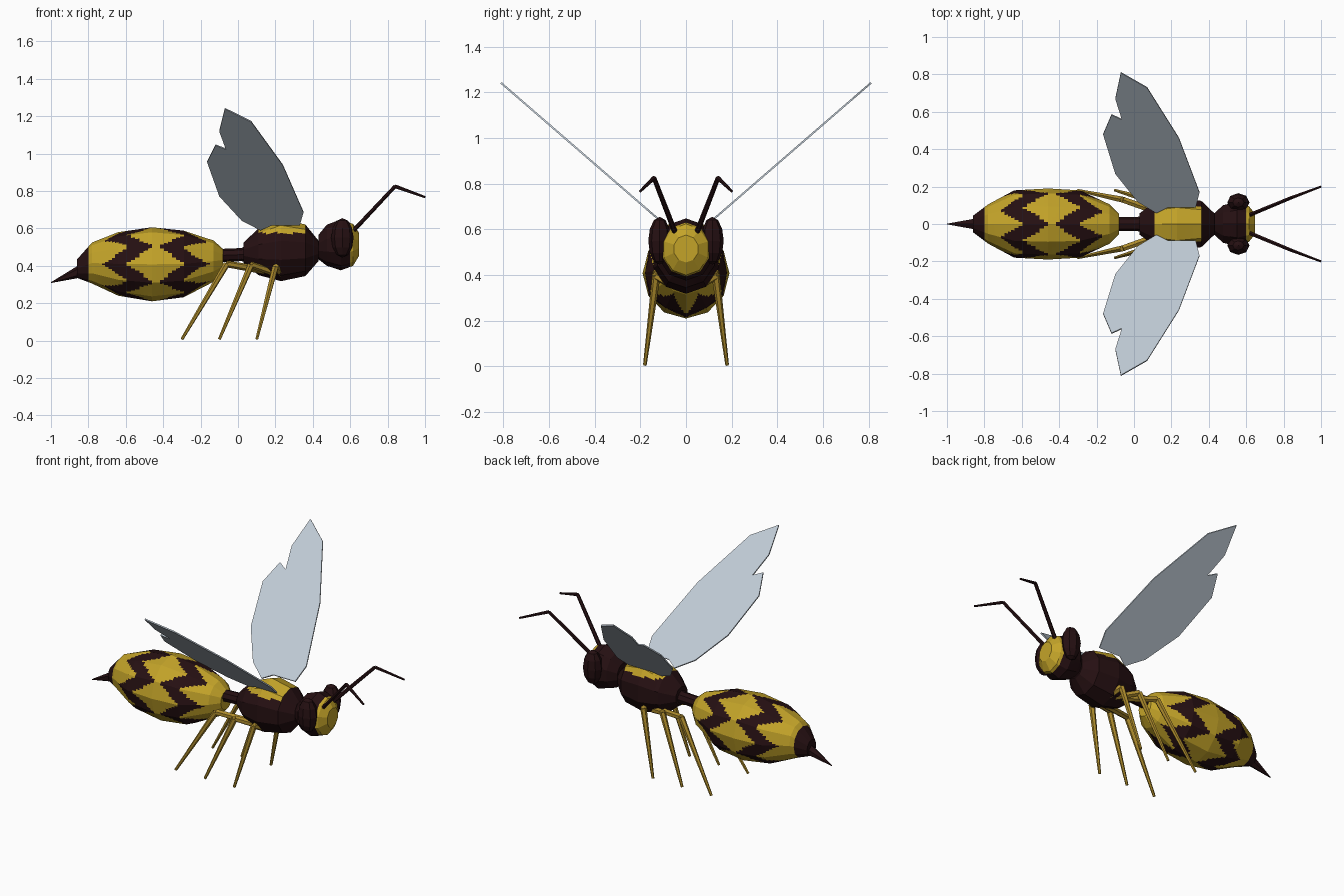
import bpy, bmesh, math
from mathutils import Vector

if "Cube" in bpy.data.objects:
    bpy.data.objects.remove(bpy.data.objects["Cube"])


def material(name, rgb):
    m = bpy.data.materials.new(name)
    m.diffuse_color = (*rgb, 1)
    m.use_nodes = True
    m.node_tree.nodes["Principled BSDF"].inputs["Base Color"].default_value = m.diffuse_color
    return m


YELLOW = material("yellow", (0.55, 0.37, 0.022))
DARK = material("dark brown", (0.019, 0.005, 0.006))
LEG = material("leg amber", (0.42, 0.26, 0.025))
WING = material("wing grey", (0.52, 0.59, 0.66))


def finish(name, bm, mats, rule=None):
    bmesh.ops.recalc_face_normals(bm, faces=bm.faces)
    if rule:
        for f in bm.faces:
            f.material_index = rule(f.calc_center_median())
    me = bpy.data.meshes.new(name)
    bm.to_mesh(me)
    bm.free()
    for m in mats:
        me.materials.append(m)
    ob = bpy.data.objects.new(name, me)
    bpy.context.collection.objects.link(ob)
    return ob


def body(name, stations, sides, mats, rule=None, sub=1):
    """Faceted body along x; stations are (x, z centre, y radius, z radius).
    Each flat facet is split sub x sub so the markings can be cut into it."""
    bm = bmesh.new()
    fine = []
    for a, b in zip(stations, stations[1:]):
        for k in range(sub):
            fine.append([u + (v - u) * k / sub for u, v in zip(a, b)])
    fine.append(stations[-1])
    rings = []
    for x, zc, ry, rz in fine:
        ring = []
        for j in range(sides * sub):
            s, t = j // sub, (j % sub) / sub
            a0, a1 = math.tau * s / sides, math.tau * (s + 1) / sides
            y = math.sin(a0) * (1 - t) + math.sin(a1) * t
            z = math.cos(a0) * (1 - t) + math.cos(a1) * t
            ring.append(bm.verts.new((x, y * ry, zc + z * rz)))
        rings.append(ring)
    n = sides * sub
    for r, q in zip(rings, rings[1:]):
        for j in range(n):
            bm.faces.new((r[j], r[(j + 1) % n], q[(j + 1) % n], q[j]))
    bm.faces.new(rings[0])
    bm.faces.new(rings[-1])
    return finish(name, bm, mats, rule)


def limb(name, points, radii, sides, mat):
    """Tapered straight segments through the points."""
    bm = bmesh.new()
    for i in range(len(points) - 1):
        a, b = Vector(points[i]), Vector(points[i + 1])
        d = b - a
        geo = bmesh.ops.create_cone(bm, cap_ends=True, segments=sides, radius1=radii[i],
                                    radius2=radii[i + 1], depth=d.length)
        rot = d.to_track_quat('Z', 'Y').to_matrix()
        for v in geo["verts"]:
            v.co = rot @ v.co + (a + b) / 2
    return finish(name, bm, [mat])


# Abdomen with zigzag bands
def abdomen_rule(c):
    if c.x < -0.8:
        return 1
    ang = math.atan2(c.y, c.z - 0.41) / math.tau * 6
    zig = abs((ang % 1) - 0.5) * 4 - 1          # +1 at top, period two facets
    for centre, amp in ((-0.59, 0.07), (-0.29, -0.07)):
        if abs(c.x - centre - amp * zig) < 0.065:
            return 1
    return 0


body("abdomen", [(-0.86, 0.385, 0.045, 0.05), (-0.78, 0.415, 0.105, 0.11),
                 (-0.64, 0.41, 0.18, 0.17), (-0.46, 0.408, 0.19, 0.198),
                 (-0.29, 0.41, 0.18, 0.178), (-0.13, 0.425, 0.105, 0.11),
                 (-0.08, 0.43, 0.055, 0.06)], 12, [YELLOW, DARK], abdomen_rule, 8)

# Sting and waist
limb("sting", [(-0.83, 0, 0.375), (-1, 0, 0.31)], [0.036, 0.002], 6, DARK)
body("waist", [(-0.1, 0.455, 0.038, 0.035), (0.02, 0.46, 0.038, 0.035),
               (0.08, 0.47, 0.06, 0.06)], 8, [DARK])

# Thorax with yellow back
body("thorax", [(0.03, 0.47, 0.06, 0.055), (0.11, 0.475, 0.125, 0.125),
                (0.23, 0.483, 0.15, 0.165), (0.36, 0.483, 0.13, 0.138),
                (0.43, 0.48, 0.06, 0.055)], 10, [DARK, YELLOW],
     lambda c: int(c.z > 0.575 and 0.12 < c.x < 0.355), 6)

# Head with yellow face
body("head", [(0.43, 0.50, 0.06, 0.065), (0.475, 0.51, 0.105, 0.11),
              (0.55, 0.512, 0.125, 0.136), (0.615, 0.512, 0.10, 0.112),
              (0.648, 0.515, 0.055, 0.06)], 10, [DARK, YELLOW],
     lambda c: int(c.x > 0.60), 4)

# Wing outline in plan (x, y); height follows the raised wing plane
OUTLINE = [(0.33, 0.09), (0.35, 0.17), (0.24, 0.46), (0.07, 0.73), (-0.07, 0.81),
           (-0.10, 0.67), (-0.065, 0.56), (-0.12, 0.585), (-0.165, 0.48), (-0.10, 0.27),
           (0.02, 0.12), (0.12, 0.06), (0.18, 0.09)]

for side, s in (("left", 1), ("right", -1)):
    # Wings
    bm = bmesh.new()
    bm.faces.new([bm.verts.new((x, s * y, 0.54 + 0.866 * y)) for x, y in OUTLINE])
    wing = finish(side + "_wing", bm, [WING])
    mod = wing.modifiers.new("thickness", 'SOLIDIFY')
    mod.thickness = 0.008
    mod.offset = 0

    # Eyes
    bm = bmesh.new()
    bmesh.ops.create_uvsphere(bm, u_segments=8, v_segments=6, radius=1)
    for v in bm.verts:
        v.co = Vector((0.558 + 0.06 * v.co.x, s * 0.115 + 0.05 * v.co.y, 0.55 + 0.105 * v.co.z))
    finish(side + "_eye", bm, [DARK])

    # Antennae
    limb(side + "_antenna", [(0.61, s * 0.045, 0.58), (0.84, s * 0.14, 0.825),
                             (1.0, s * 0.2, 0.767)], [0.012, 0.01, 0.006], 6, DARK)

    # Legs
    for part, hip, knee, foot in (("front", (0.23, 0.36), (0.20, 0.395), 0.10),
                                  ("middle", (0.19, 0.365), (0.07, 0.405), -0.10),
                                  ("rear", (0.14, 0.375), (-0.06, 0.41), -0.30)):
        limb(f"{side}_{part}_leg", [(hip[0], s * 0.06, hip[1]), (knee[0], s * 0.13, knee[1]),
                                    (foot, s * 0.18, 0.007)], [0.02, 0.018, 0.008], 6, LEG)
